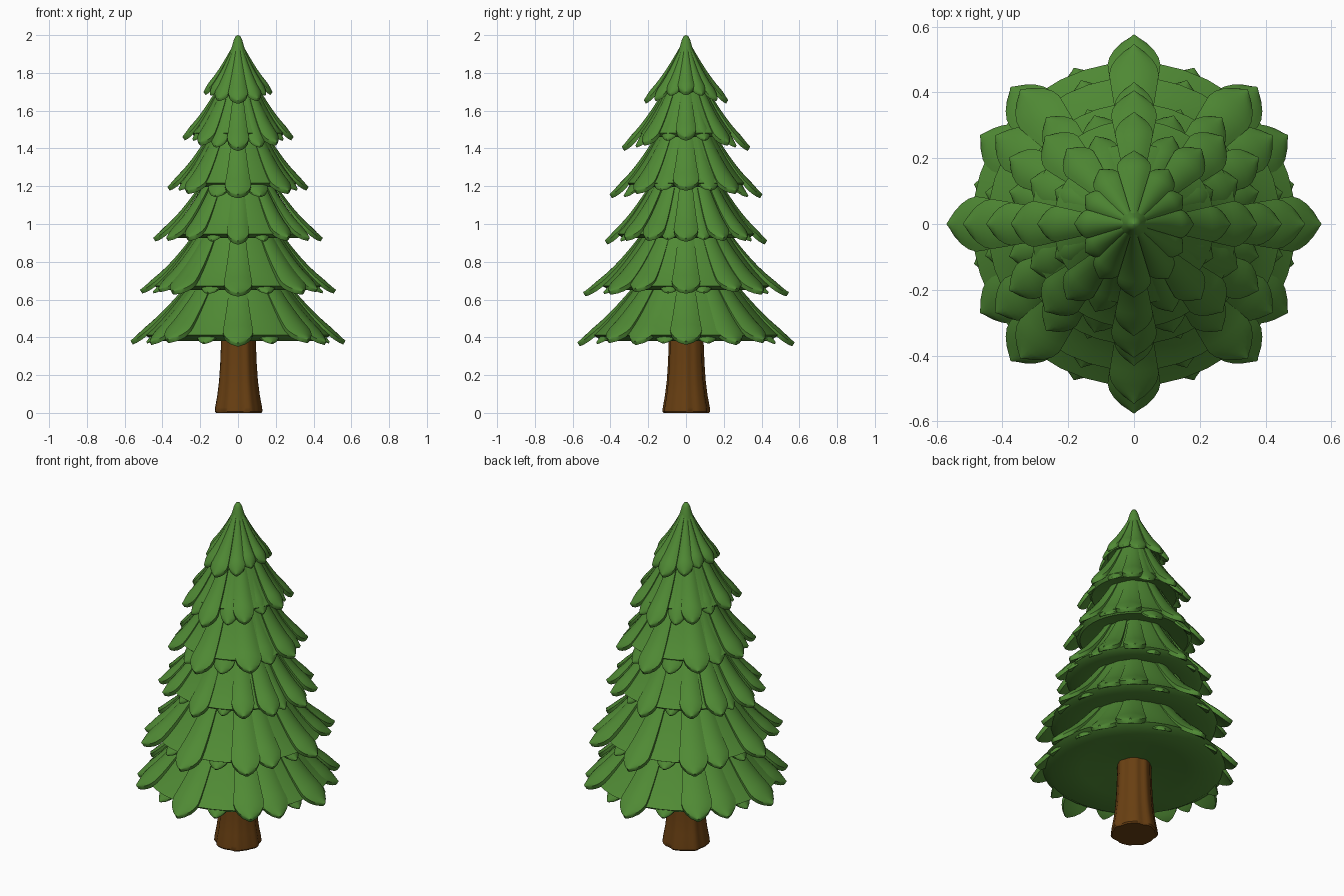
import bpy, bmesh, math, random

if "Cube" in bpy.data.objects:
    bpy.data.objects.remove(bpy.data.objects["Cube"])

random.seed(4)


def material(name, rgb):
    m = bpy.data.materials.new(name)
    m.diffuse_color = (*rgb, 1)
    m.use_nodes = True
    m.node_tree.nodes["Principled BSDF"].inputs["Base Color"].default_value = m.diffuse_color
    return m


GREEN = material("needle green", (0.08, 0.255, 0.035))
BROWN = material("bark brown", (0.14, 0.05, 0.006))


def finish(bm, name, mat, angle):
    bmesh.ops.remove_doubles(bm, verts=bm.verts, dist=1e-5)
    bmesh.ops.recalc_face_normals(bm, faces=bm.faces)
    me = bpy.data.meshes.new(name)
    bm.to_mesh(me)
    bm.free()
    me.materials.append(mat)
    ob = bpy.data.objects.new(name, me)
    bpy.context.collection.objects.link(ob)
    bpy.ops.object.select_all(action='DESELECT')
    ob.select_set(True)
    bpy.context.view_layer.objects.active = ob
    bpy.ops.object.shade_smooth_by_angle(angle=math.radians(angle))


def skin(bm, rows, closed=False):
    """Quads between successive rows of points; returns vertex rows."""
    vs = [[bm.verts.new(p) for p in row] for row in rows]
    n = len(vs[0])
    for a, b in zip(vs, vs[1:]):
        for i in range(n if closed else n - 1):
            j = (i + 1) % n
            bm.faces.new((a[i], a[j], b[j], b[i]))
    return vs


def ring(r, z, n=40, f=None):
    pts = []
    for i in range(n):
        a = math.tau * i / n
        k = r * (f(a) if f else 1)
        pts.append((k * math.cos(a), k * math.sin(a), z))
    return pts


def petal(bm, ang, half, r0, z0, r1, z1, power, lift, thick):
    """One leaf-shaped bough: arched top, flat underside, pointed end."""
    top, low = [], []
    rows, cols = 16, 8
    for i in range(rows + 1):
        u = (i / rows) ** 0.8
        t = max(0, (u - 0.78) / 0.22)
        w = half * (1 - 0.93 * t ** 1.7)
        r = r0 + (r1 - r0) * u
        z = z1 + (z0 - z1) * (1 - u) ** power
        ra, rb = [], []
        for j in range(cols + 1):
            v = 2 * j / cols - 1
            a = ang + v * w
            up = u * (lift + 0.022 * (1 - v * v) * (1 - 0.6 * t)) - 0.012 * t * t
            dn = -thick * u
            for out, d in ((ra, up), (rb, dn)):
                q = max(0, r + d * 0.5)
                out.append((q * math.cos(a), q * math.sin(a), z + d * 0.8))
        top.append(ra)
        low.append(rb)
    a, b = skin(bm, top), skin(bm, low)
    for i in range(rows):
        for s in (0, cols):
            bm.faces.new((a[i][s], a[i + 1][s], b[i + 1][s], b[i][s]))
    for j in range(cols):
        bm.faces.new((a[-1][j], a[-1][j + 1], b[-1][j + 1], b[-1][j]))


# One quadrant of boughs: (angle, length, half width, lift); mirrored all round
WIDE = [(0, 1, 10, .012), (14, .91, 9, 0), (30, .965, 10, .012), (48, .98, 10, .016),
        (69, .88, 9, 0), (90, 1, 9.5, .014)]
MID = [(0, 1, 13, .012), (23, .9, 13, 0), (45, .97, 13, .012), (68, .9, 12, 0), (90, 1, 12, .014)]
TIP = [(0, 1, 17, .008), (31, .9, 18, 0), (60, .92, 17, .004), (90, 1, 17, .010)]

# Tiers: radius x, radius y, tip z on x, tip z on y, inner radius, inner z, curve, boughs
TIERS = [
    (.565, .57, .375, .365, .16, .82, 1.32, WIDE),
    (.515, .54, .645, .630, .13, 1.10, 1.45, WIDE),
    (.445, .425, .92, .905, .10, 1.37, 1.45, WIDE),
    (.370, .400, 1.19, 1.150, .07, 1.63, 1.45, MID),
    (.290, .335, 1.455, 1.400, .04, 1.85, 1.4, MID),
    (.180, .220, 1.695, 1.650, .004, 1.99, 1.35, TIP),
]

for k, (rx, ry, zx, zy, r0, z0, power, boughs) in enumerate(TIERS):
    bm = bmesh.new()
    # Solid skirt under the boughs, closed by a shallow hollow underside
    rc, zc = min(rx, ry), max(zx, zy)
    prof = []
    for i in range(9):
        u = i / 8 * 0.82
        prof.append((r0 + (rc - r0) * u, zc - .012 * u + (z0 - zc) * (1 - u) ** power))
    prof += [(rc * .78, zc + .005), (rc * .5, zc + .025), (.05, zc + .05)]
    skin(bm, [ring(r, z) for r, z in prof], closed=True)
    # Boughs
    for deg, length, half, lift in boughs:
        length *= 1 if deg in (0, 90) else random.uniform(.97, 1.03)
        shift = 0 if deg in (0, 90) or k == 0 else random.uniform(-3, 3)
        a = math.radians(deg + shift)
        c2 = math.cos(a) ** 2
        R = (rx * c2 + ry * (1 - c2)) * length
        Z = zx * c2 + zy * (1 - c2) + random.uniform(0, .015) * (deg not in (0, 90))
        mirrored = {round(x % math.tau, 4) for x in (a, -a, math.pi - a, math.pi + a)}
        for b in sorted(mirrored):
            petal(bm, b, math.radians(half), r0, z0, R, Z, power, lift, .016)
    # Rounded treetop
    if k == 5:
        skin(bm, [ring(r, z, 24) for r, z in
                  ((.05, 1.885), (.035, 1.93), (.022, 1.975), (.012, 1.995), (.0001, 2.0))], closed=True)
    finish(bm, "bough_tier_%d" % (k + 1), GREEN, 45)


# Trunk: flared and gently fluted
def flute(a):
    return 1 + .03 * math.cos(7 * a + .5) + .018 * math.cos(12 * a)


bm = bmesh.new()
vs = skin(bm, [ring(r, z, 56, flute) for r, z in
               ((.118, 0), (.124, .008), (.122, .03), (.111, .09), (.101, .17),
                (.095, .26), (.091, .36), (.09, .5))], closed=True)
bm.faces.new(vs[0])
bm.faces.new(vs[-1])
finish(bm, "trunk", BROWN, 40)
